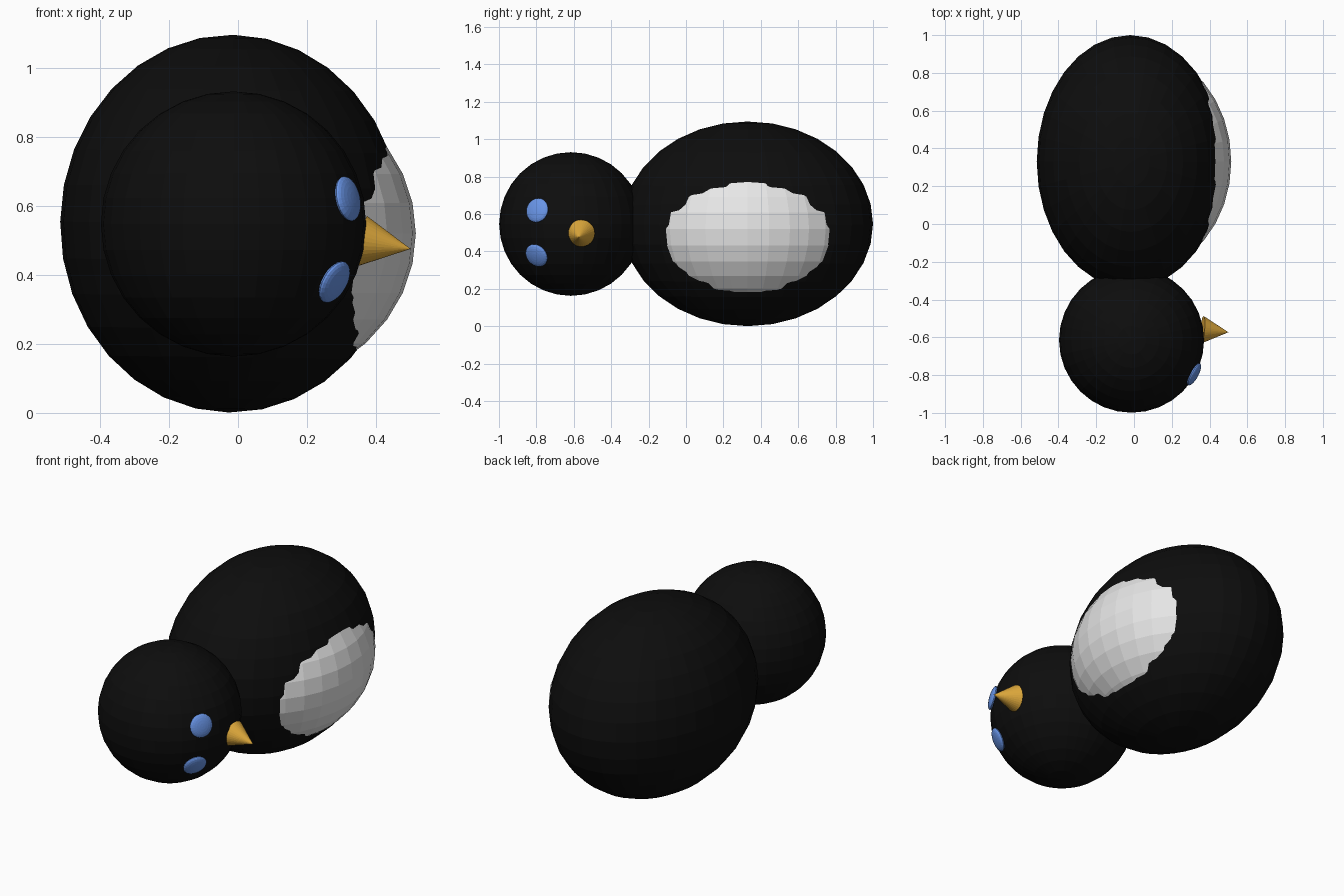
import bpy
from mathutils import Vector

if "Cube" in bpy.data.objects:
    bpy.data.objects.remove(bpy.data.objects["Cube"])


def material(name, rgb):
    m = bpy.data.materials.new(name)
    m.diffuse_color = (*rgb, 1)
    m.use_nodes = True
    m.node_tree.nodes["Principled BSDF"].inputs["Base Color"].default_value = m.diffuse_color
    return m


black = material("black", (0.004, 0.004, 0.004))
white = material("white", (0.8, 0.8, 0.8))
blue = material("blue", (0.14, 0.30, 0.80))
orange = material("orange", (0.74, 0.40, 0.045))


def ellipsoid(name, loc, radii, mat, segments=32, rings=16, rot=(0, 0, 0)):
    bpy.ops.mesh.primitive_uv_sphere_add(segments=segments, ring_count=rings,
                                         radius=1, location=loc, rotation=rot)
    ob = bpy.context.object
    ob.name = name
    ob.scale = radii
    ob.data.materials.append(mat)
    return ob


# Body, lying along y, with the pale belly bulging out on the +x side
ellipsoid("body", (-0.02, 0.33, 0.548), (0.495, 0.67, 0.547), black, rot=(0, 0.012, 0))
ellipsoid("belly", (0.02, 0.33, 0.52), (0.495, 0.59, 0.45), white)

# Head
head_centre = Vector((-0.013, -0.615, 0.547))
head_radius = 0.384
ellipsoid("head", head_centre, (head_radius,) * 3, black)

# Eyes: flattened lenses lying tangent to the head
for name, target in (("upper_eye", (0.317, -0.795, 0.62)),
                     ("lower_eye", (0.277, -0.798, 0.38))):
    normal = (Vector(target) - head_centre).normalized()
    ellipsoid(name, head_centre + normal * head_radius, (0.066, 0.066, 0.02), blue,
              24, 12, normal.to_track_quat('Z', 'Y').to_euler())

# Beak: cone pointing out of the face, base sunk slightly into the head
base, tip = Vector((0.362, -0.56, 0.498)), Vector((0.5, -0.573, 0.475))
axis = tip - base
bpy.ops.mesh.primitive_cone_add(vertices=32, radius1=0.073, radius2=0, depth=axis.length,
                                location=(base + tip) / 2,
                                rotation=axis.to_track_quat('Z', 'Y').to_euler())
beak = bpy.context.object
beak.name = "beak"
beak.data.materials.append(orange)
